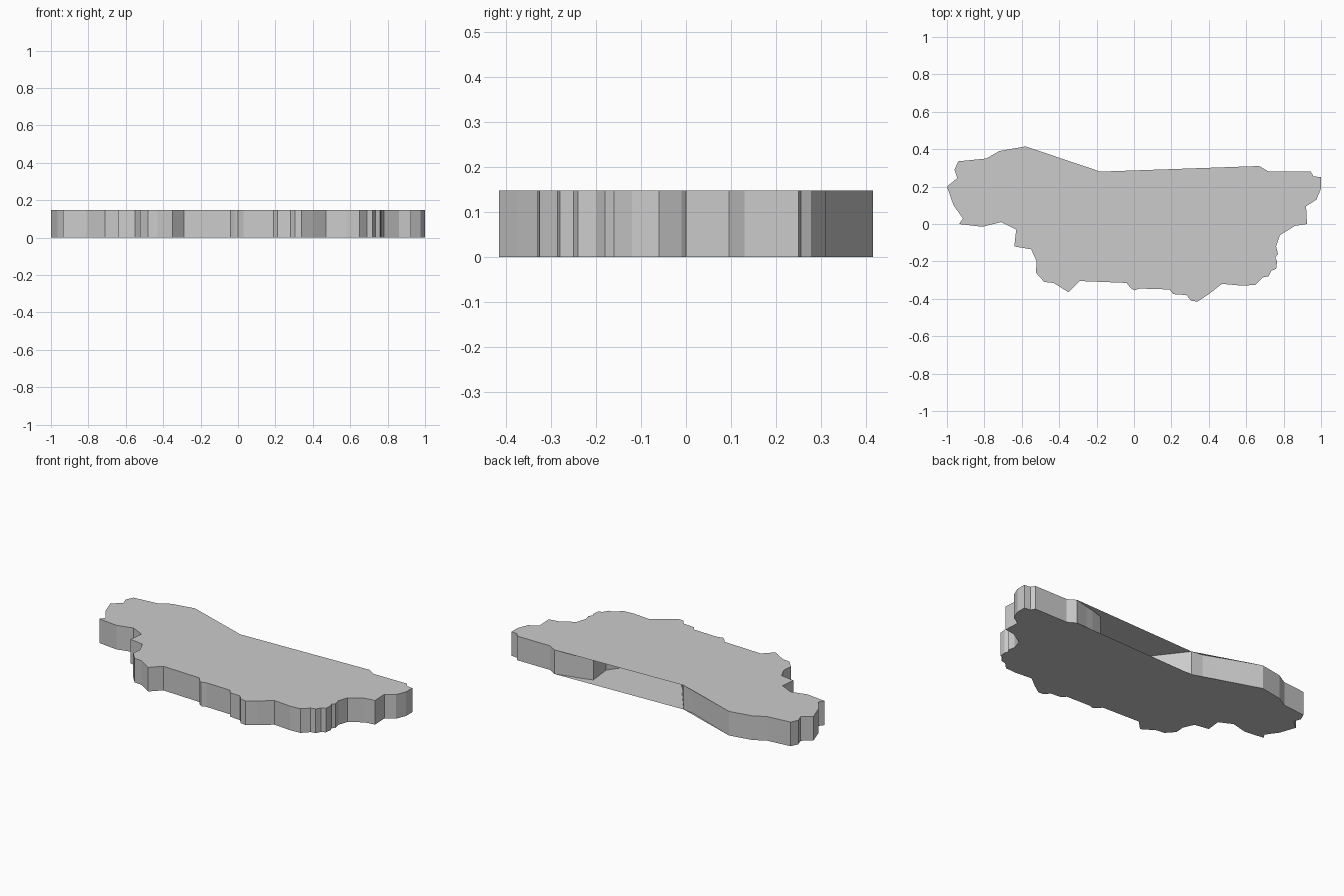
import bpy, bmesh

if "Cube" in bpy.data.objects:
    bpy.data.objects.remove(bpy.data.objects["Cube"])

HEIGHT = 0.147

# Outer outline, counter-clockwise from the left tip along the front to the back right corner
front = [(-1, .20), (-.965, .10), (-.915, .03), (-.935, 0), (-.81, -.015), (-.71, .01),
         (-.63, -.03), (-.64, -.12), (-.55, -.135), (-.52, -.20), (-.525, -.26), (-.48, -.31),
         (-.43, -.315), (-.35, -.365), (-.29, -.305), (-.04, -.315), (-.02, -.34), (.0, -.355),
         (.03, -.345), (.19, -.35), (.21, -.375), (.28, -.38), (.305, -.41), (.34, -.415),
         (.40, -.375), (.47, -.32), (.58, -.33), (.65, -.325), (.69, -.285), (.72, -.28),
         (.735, -.25), (.76, -.24), (.765, -.20), (.755, -.18), (.77, -.16), (.76, -.12),
         (.78, -.06), (.86, -.01), (.925, 0), (.92, .095), (.975, .13), (1, .19), (1, .25),
         (.96, .255), (.945, .28), (.72, .28), (.67, .31)]
# Inlet in the back wall, covered by the top and bottom plates
inlet = [(.58, .285), (.53, .275), (.45, .25), (.465, .105), (.39, .0), (.2, -.06),
         (.03, .0), (-.054, .115)]
back_left = [(-.18, .28)]
ripples = [(-.25, .29), (-.33, .32), (-.42, .355)]
left = [(-.58, .415), (-.72, .39), (-.79, .35), (-.94, .335), (-.96, .29), (-.945, .245)]


def make_object(name, bm):
    bmesh.ops.recalc_face_normals(bm, faces=bm.faces)
    mesh = bpy.data.meshes.new(name)
    bm.to_mesh(mesh)
    bm.free()
    obj = bpy.data.objects.new(name, mesh)
    bpy.context.collection.objects.link(obj)
    return obj


# Side walls follow the inlet
bm = bmesh.new()
points = front + inlet + back_left + ripples + left
low = [bm.verts.new((x, y, 0)) for x, y in points]
high = [bm.verts.new((x, y, HEIGHT)) for x, y in points]
for i in range(len(points)):
    j = (i + 1) % len(points)
    bm.faces.new((low[i], low[j], high[j], high[i]))
make_object("side_walls", bm)

# Flat plates span the inlet
plate = front + back_left + left
for name, z, order in (("top_plate", HEIGHT, 1), ("bottom_plate", 0, -1)):
    bm = bmesh.new()
    bm.faces.new([bm.verts.new((x, y, z)) for x, y in plate[::order]])
    mesh = bpy.data.meshes.new(name)
    bm.to_mesh(mesh)
    bm.free()
    bpy.context.collection.objects.link(bpy.data.objects.new(name, mesh))
